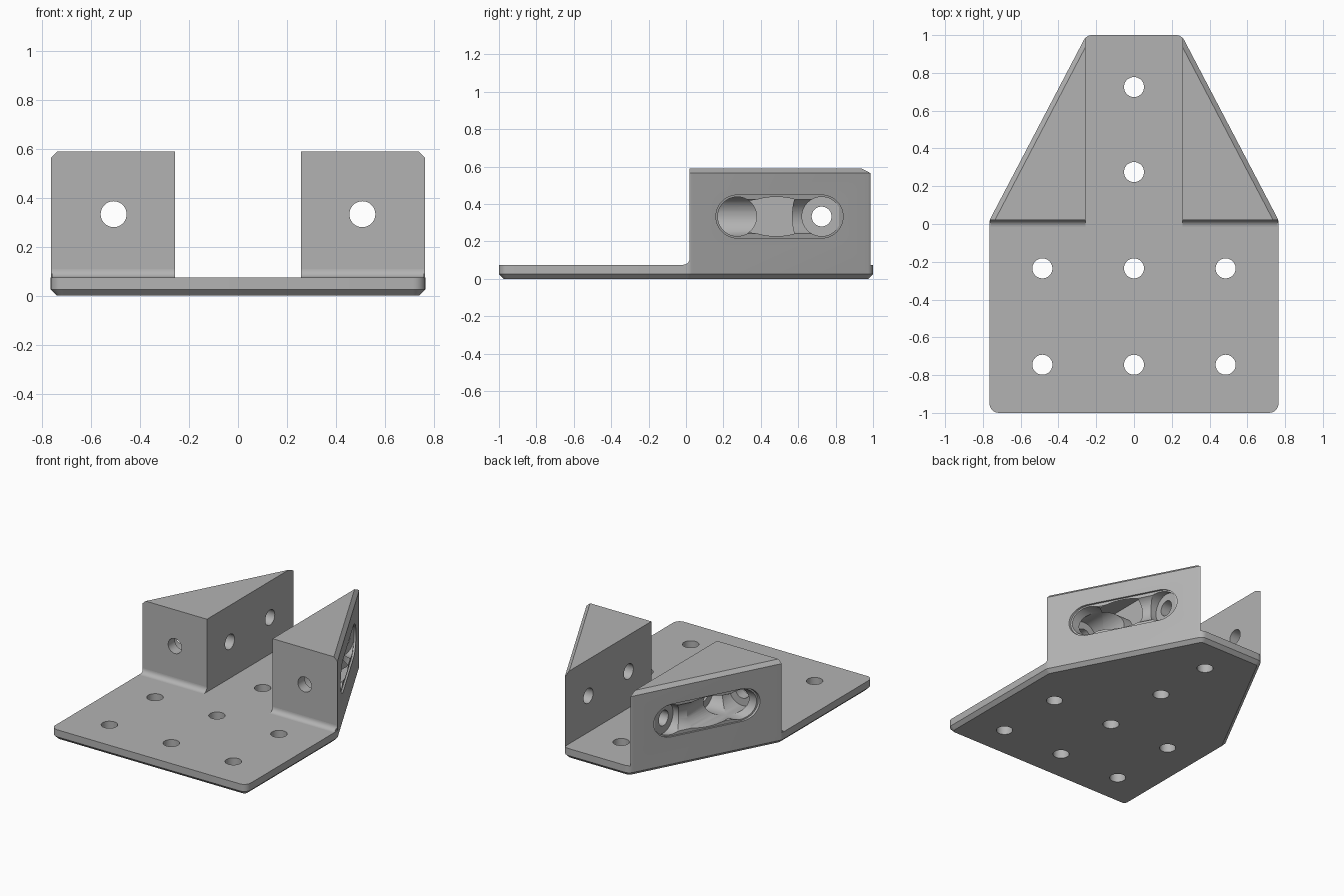
import bpy
import bmesh
import math
from mathutils import Vector

if "Cube" in bpy.data.objects:
    bpy.data.objects.remove(bpy.data.objects["Cube"], do_unlink=True)

PLATE_Z, TOP_Z = 0.075, 0.59
HOLE_R, SEAT_R, RIM_R = 0.053, 0.105, 0.115
FRONT_Y, INNER_X, MID_Z = 0.02, 0.257, 0.333
CHAMFER, WALL = 0.025, 0.075
CORNERS = [(-0.765, -1), (0.765, -1), (0.765, 0.02),
           (0.252, 1), (-0.252, 1), (-0.765, 0.02)]

grey = bpy.data.materials.new("bracket grey")
grey.use_nodes = True
colour = (0.45, 0.45, 0.45, 1)
grey.diffuse_color = colour
grey.node_tree.nodes["Principled BSDF"].inputs["Base Color"].default_value = colour


def rounded_outline(inset, radius=0.05, steps=6):
    """Base outline moved inwards, with rounded corners."""
    points = []
    count = len(CORNERS)
    for i in range(count):
        p = Vector(CORNERS[i])
        a = (p - Vector(CORNERS[i - 1])).normalized()
        b = (Vector(CORNERS[(i + 1) % count]) - p).normalized()
        turn = a.angle(b)
        start = math.atan2(-a.x, a.y)
        centre = p + (b - a).normalized() * (radius / math.cos(turn / 2))
        for k in range(steps + 1):
            t = start + turn * k / steps
            points.append(centre + (radius - inset) * Vector((math.cos(t), math.sin(t))))
    return points


def loft(name, rings):
    """Skin a stack of matching rings and cap both ends."""
    bm = bmesh.new()
    rows = [[bm.verts.new(p) for p in ring] for ring in rings]
    for low, high in zip(rows, rows[1:]):
        for i in range(len(low)):
            j = (i + 1) % len(low)
            bm.faces.new((low[i], low[j], high[j], high[i]))
    bm.faces.new(rows[0][::-1])
    bm.faces.new(rows[-1])
    bmesh.ops.recalc_face_normals(bm, faces=bm.faces)
    mesh = bpy.data.meshes.new(name)
    bm.to_mesh(mesh)
    bm.free()
    obj = bpy.data.objects.new(name, mesh)
    bpy.context.collection.objects.link(obj)
    mesh.materials.append(grey)
    return obj


def cylinder(start, end, radius, sides=48):
    start, end = Vector(start), Vector(end)
    turn = (end - start).to_track_quat("Z", "Y").to_matrix()
    ring = [turn @ Vector((radius * math.cos(t), radius * math.sin(t), 0))
            for t in (math.tau * i / sides for i in range(sides))]
    return loft("cutter", [[start + p for p in ring], [end + p for p in ring]])


def cut(target, cutter):
    cutter.hide_render = True
    mod = target.modifiers.new("cut", "BOOLEAN")
    mod.operation, mod.solver, mod.object = "DIFFERENCE", "EXACT", cutter
    bpy.context.view_layer.objects.active = target
    bpy.ops.object.modifier_apply(modifier=mod.name)
    bpy.data.objects.remove(cutter, do_unlink=True)


def smooth(obj):
    bpy.ops.object.select_all(action="DESELECT")
    obj.select_set(True)
    bpy.context.view_layer.objects.active = obj
    bpy.ops.object.shade_smooth_by_angle(angle=math.radians(25))


def slant_x(y):
    """x of the sloping outer face at a given y."""
    return 0.765 - 0.513 / 0.98 * (y - 0.02)


# Full-height body, chamfered at bottom and top
levels = [(CHAMFER, 0), (0, CHAMFER), (0, TOP_Z - CHAMFER), (CHAMFER, TOP_Z)]
body = loft("bracket_body", [[(p.x, p.y, z) for p in rounded_outline(inset)]
                             for inset, z in levels])

# T-shaped clearance leaves the base plate and two wedge blocks
clearance = [(-2, -2), (2, -2), (2, FRONT_Y), (INNER_X, FRONT_Y), (INNER_X, 2),
             (-INNER_X, 2), (-INNER_X, FRONT_Y), (-2, FRONT_Y)]
cut(body, loft("cutter", [[(x, y, z) for x, y in clearance] for z in (PLATE_Z, 1)]))

# Screw holes through the plate
for x, y in [(0, 0.725), (0, 0.275)] + [(x, y) for x in (-0.485, 0, 0.485)
                                        for y in (-0.235, -0.745)]:
    cut(body, cylinder((x, y, -0.1), (x, y, 0.2), HOLE_R))

ends = (0.275, 0.725)
for side in (-1, 1):
    # Shallow stadium rim following the sloping face
    rim = []
    for i in range(50):
        t = math.pi * (i % 25) / 24 + (math.pi if i < 25 else 0)
        y = ends[0 if i < 25 else 1] + RIM_R * math.sin(t)
        rim.append((y, MID_Z - RIM_R * math.cos(t)))
    cut(body, loft("cutter", [[(side * (slant_x(y) + d), y, z) for y, z in rim]
                              for d in (-0.015, 0.3)]))
    # Rounded trough between the two screw seats
    cut(body, cylinder(*[(side * (slant_x(y) + 0.035), y + 0.015, MID_Z) for y in ends],
                       SEAT_R))
    # Sideways screw seats and holes
    for y in ends:
        cut(body, cylinder((side * (INNER_X + WALL), y, MID_Z), (side, y, MID_Z), SEAT_R))
        cut(body, cylinder((side * 0.2, y, MID_Z), (side * 0.6, y, MID_Z), HOLE_R))
    # Forward screw seat and hole
    x = side * 0.508
    cut(body, cylinder((x, FRONT_Y + WALL, MID_Z), (x, 0.8, MID_Z), SEAT_R))
    cut(body, cylinder((x, -0.1, MID_Z), (x, 0.3, MID_Z), HOLE_R))
smooth(body)

# Concave fillets where the blocks meet the plate
R = 0.035
for side, name in ((-1, "right_fillet"), (1, "left_fillet")):
    arc = [(FRONT_Y - R + R * math.sin(t), PLATE_Z + R - R * math.cos(t))
           for t in (math.pi / 2 * k / 8 for k in range(9))]
    profile = arc + [(FRONT_Y + 0.01, PLATE_Z + R), (FRONT_Y + 0.01, PLATE_Z - 0.01),
                     (FRONT_Y - R, PLATE_Z - 0.01)]
    fillet = loft(name, [[(side * x, y, z) for y, z in profile] for x in (INNER_X, 0.759)])
    smooth(fillet)
